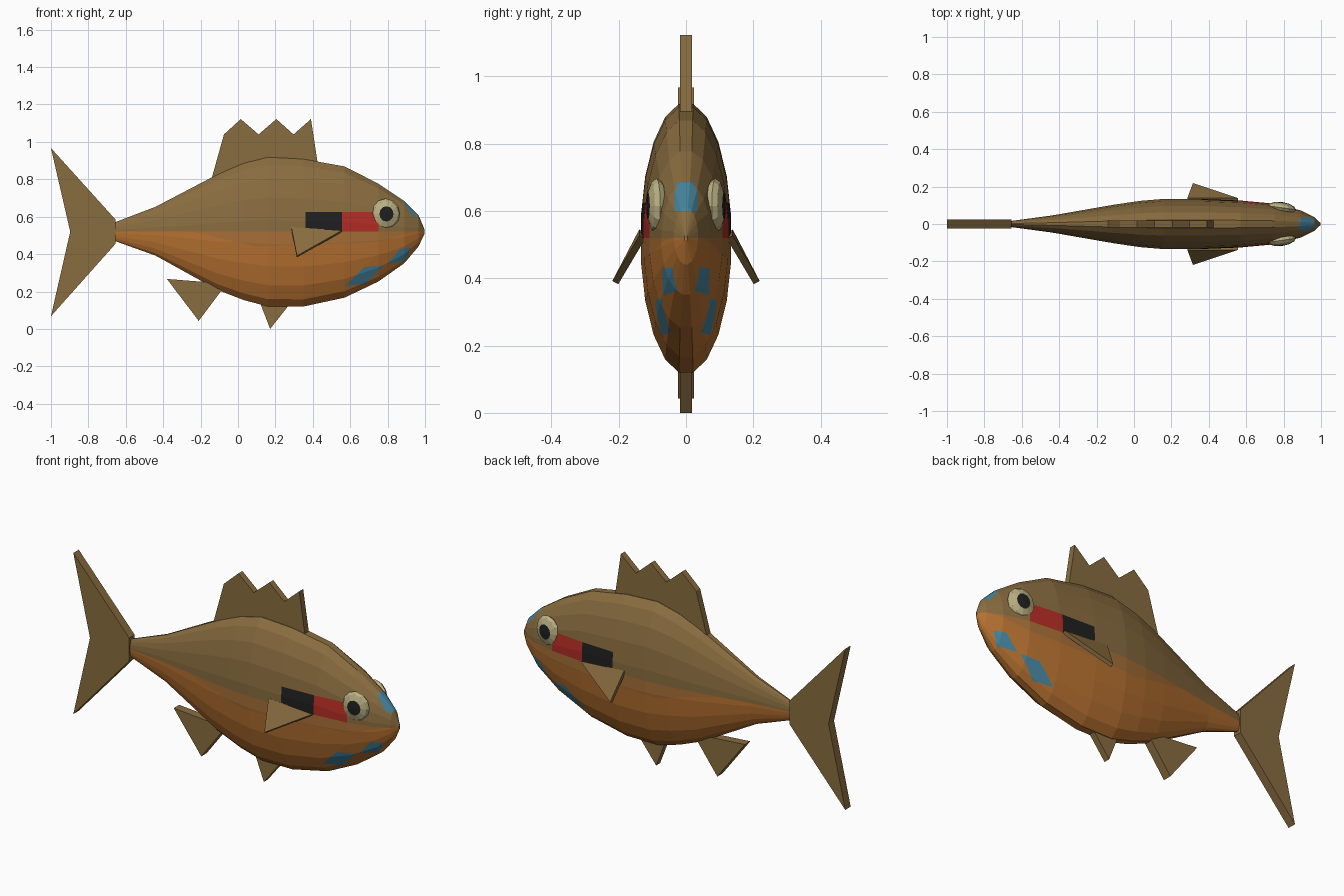
import bpy
import bmesh
import math
from mathutils import Vector

default_cube = bpy.data.objects.get("Cube")
if default_cube:
    bpy.data.objects.remove(default_cube, do_unlink=True)


def make_material(name, colour):
    material = bpy.data.materials.new(name)
    material.use_nodes = True
    rgba = (*colour, 1)
    material.diffuse_color = rgba
    for node in material.node_tree.nodes:
        if node.type == "BSDF_PRINCIPLED":
            node.inputs["Base Color"].default_value = rgba
            node.inputs["Roughness"].default_value = 0.8
    return material


brown = make_material("olive brown", (.25, .15, .05))
orange = make_material("belly orange", (.47, .165, .03))
copper = make_material("copper", (.38, .155, .037))
red = make_material("cheek red", (.45, .025, .018))
black = make_material("black", (.014, .014, .015))
blue = make_material("patch blue", (.06, .23, .34))
cream = make_material("eye cream", (.5, .44, .23))


def finish(bm, name, materials):
    bmesh.ops.recalc_face_normals(bm, faces=bm.faces[:])
    mesh = bpy.data.meshes.new(name)
    bm.to_mesh(mesh)
    bm.free()
    for material in materials:
        mesh.materials.append(material)
    obj = bpy.data.objects.new(name, mesh)
    bpy.context.collection.objects.link(obj)
    return obj


def split(bm, faces, point, normal):
    geom = set(faces)
    for face in faces:
        geom.update(face.edges)
        geom.update(face.verts)
    bmesh.ops.bisect_plane(bm, geom=list(geom), dist=1e-5,
                           plane_co=point, plane_no=normal)


def paint(bm, outline, axes, slot, min_x=-2):
    """Cut a convex outline, projected along one axis, into the surface."""
    u, v = axes

    def in_space(a, b):
        point = Vector((0, 0, 0))
        point[u], point[v] = a, b
        return point

    points = [in_space(*p) for p in outline]
    middle = sum(points, Vector()) / len(points)

    def overlaps(face):
        if face.calc_center_median().x < min_x:
            return False
        return all(min(w.co[k] for w in face.verts) < max(p[k] for p in points)
                   and max(w.co[k] for w in face.verts) > min(p[k] for p in points)
                   for k in axes)

    planes = []
    for i, start in enumerate(points):
        along = points[(i + 1) % len(points)] - start
        normal = in_space(along[v], -along[u]).normalized()
        if normal.dot(middle - start) > 0:
            normal = -normal
        planes.append((start, normal))
        split(bm, [f for f in bm.faces if overlaps(f)], start, normal)
    for face in bm.faces:
        centre = face.calc_center_median()
        if centre.x > min_x and all(n.dot(centre - p) < 0 for p, n in planes):
            face.material_index = slot


# Body: elliptical rings given as x, top, bottom, half width
stations = [
    (-.66, .57, .47, .016), (-.44, .655, .39, .046), (-.11, .83, .205, .104),
    (.03, .89, .15, .125), (.16, .923, .115, .136), (.35, .913, .115, .136),
    (.57, .873, .163, .127), (.75, .78, .25, .11), (.89, .685, .35, .074),
    (.965, .61, .44, .036), (.998, .53, .51, .005),
]
SIDES = 20
bm = bmesh.new()
rings = []
for x, top, bottom, half_width in stations:
    ring = []
    for i in range(SIDES):
        angle = math.tau * (i + .5) / SIDES
        ring.append(bm.verts.new((x, half_width * math.sin(angle),
                                  (top + bottom) / 2 + (top - bottom) / 2 * math.cos(angle))))
    rings.append(ring)
for near, far in zip(rings, rings[1:]):
    for i in range(SIDES):
        j = (i + 1) % SIDES
        bm.faces.new((near[i], near[j], far[j], far[i]))
bm.faces.new(rings[0])
bm.faces.new(rings[-1])

# Belly colour below the midline
MIDLINE = .52
split(bm, bm.faces[:], (0, 0, MIDLINE), (0, 0, 1))
for face in bm.faces:
    face.material_index = int(face.calc_center_median().z < MIDLINE)

# Painted markings
SIDE, FRONT = (0, 2), (1, 2)
paint(bm, [(-.25, .52), (.94, .52), (.75, .465), (.1, .44)], SIDE, 2)
paint(bm, [(.36, .52), (.555, .52), (.555, .625), (.36, .625)], SIDE, 4)
paint(bm, [(.555, .52), (.75, .52), (.75, .625), (.555, .625)], SIDE, 3)
paint(bm, [(.572, .23), (.674, .33), (.78, .342), (.68, .24)], SIDE, 5)
paint(bm, [(.797, .347), (.866, .428), (.925, .433), (.893, .364)], SIDE, 5)
paint(bm, [(-.034, .6), (.034, .6), (.034, .655), (.024, .685),
           (-.024, .685), (-.034, .655)], FRONT, 5, min_x=.7)
finish(bm, "body", [brown, orange, copper, red, black, blue])


# Fins: flat outlines given a thickness
def make_fin(name, corners, thickness):
    bm = bmesh.new()
    corners = [Vector(c) for c in corners]
    normal = Vector((0, 0, 0))
    for a, b in zip(corners, corners[1:] + corners[:1]):
        normal += a.cross(b)
    offset = normal.normalized() * thickness / 2
    front = [bm.verts.new(c + offset) for c in corners]
    back = [bm.verts.new(c - offset) for c in corners]
    bm.faces.new(front)
    bm.faces.new(back[::-1])
    for i in range(len(corners)):
        j = (i + 1) % len(corners)
        bm.faces.new((front[i], back[i], back[j], front[j]))
    return finish(bm, name, [brown])


def make_centre_fin(name, outline, thickness):
    return make_fin(name, [(x, 0, z) for x, z in outline], thickness)


make_centre_fin("tail_fin", [(-1, .967), (-.655, .585), (-.655, .455),
                             (-1, .068), (-.897, .52)], .048)
make_centre_fin("dorsal_fin", [(-.145, .79), (-.075, 1.04), (.015, 1.122), (.11, 1.04),
                               (.205, 1.122), (.297, 1.04), (.39, 1.122), (.43, .86)], .035)
make_centre_fin("anal_fin", [(-.38, .267), (-.21, .043), (-.07, .23), (-.16, .25)], .048)
make_centre_fin("pelvic_fin", [(.11, .16), (.172, 0), (.29, .15)], .035)

# Paired side fins and eyes
for side, name in ((1, "left"), (-1, "right")):
    make_fin(name + "_side_fin", [(.285, side * .13, .54), (.555, side * .13, .522),
                                  (.315, side * .21, .387)], .02)

    bm = bmesh.new()
    bmesh.ops.create_uvsphere(bm, u_segments=12, v_segments=6, radius=1)
    for face in bm.faces:
        face.material_index = int(face.calc_center_median().z > .8)
    eye = finish(bm, name + "_eye", [cream, black])
    eye.location = (.79, side * .087, .615)
    eye.scale = (.076, .082, .03)
    eye.rotation_euler = (-side * math.pi / 2, 0, -side * math.radians(8))
